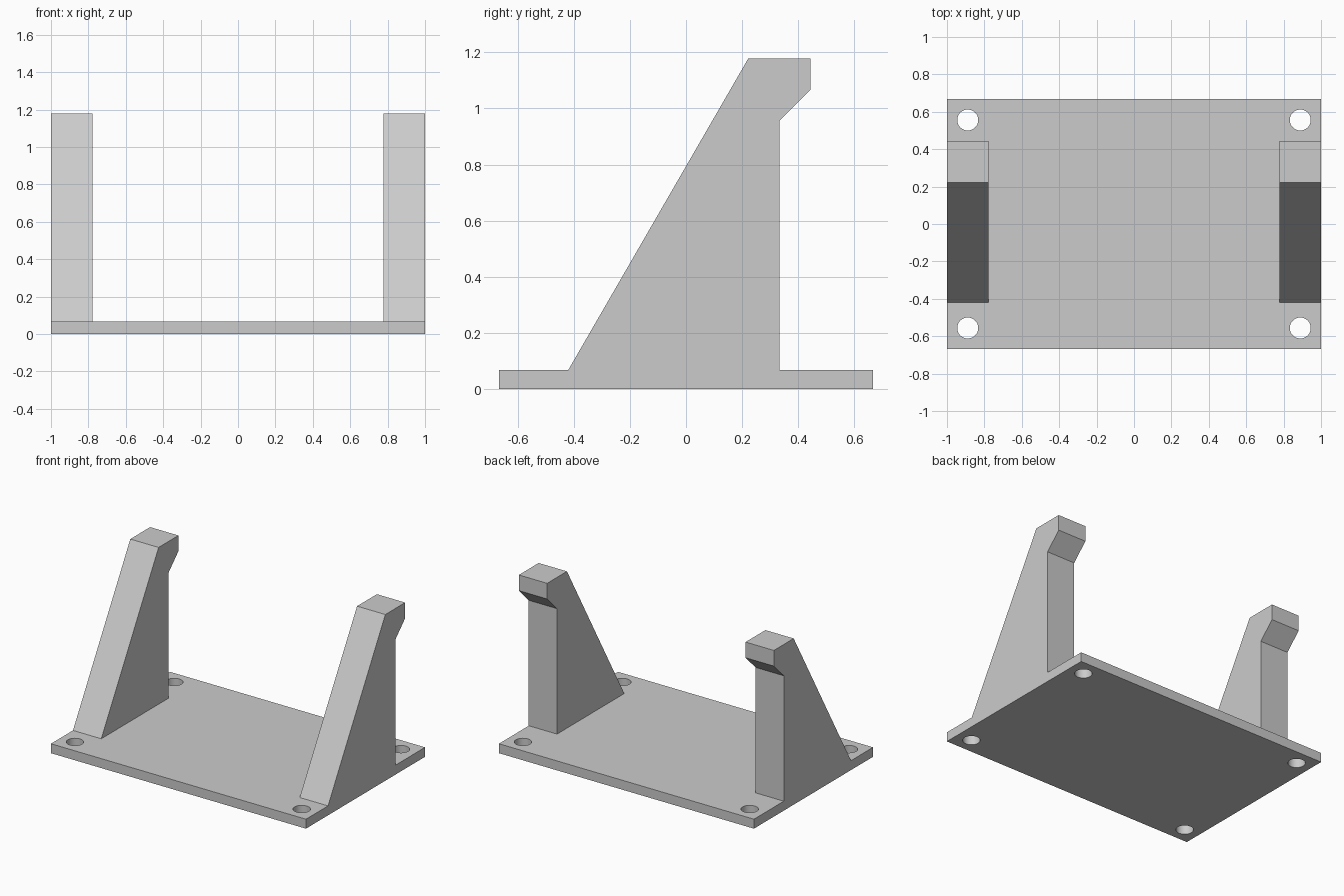
import bpy
import bmesh
from mathutils import Matrix, Vector

if "Cube" in bpy.data.objects:
    bpy.data.objects.remove(bpy.data.objects["Cube"], do_unlink=True)

PLATE_TOP = 0.067
HALF_X, HALF_Y = 1.0, 0.667
ARM_WIDTH = 0.222

# Single plain grey material
grey = bpy.data.materials.new("plain_grey")
grey.use_nodes = True
colour = (0.6, 0.6, 0.6, 1)
grey.diffuse_color = colour
grey.node_tree.nodes["Principled BSDF"].inputs["Base Color"].default_value = colour


def add_object(name, bm):
    bmesh.ops.recalc_face_normals(bm, faces=bm.faces)
    mesh = bpy.data.meshes.new(name)
    bm.to_mesh(mesh)
    bm.free()
    mesh.materials.append(grey)
    obj = bpy.data.objects.new(name, mesh)
    bpy.context.collection.objects.link(obj)
    return obj


def activate(obj):
    bpy.ops.object.select_all(action="DESELECT")
    obj.select_set(True)
    bpy.context.view_layer.objects.active = obj


# Base plate
bm = bmesh.new()
size = Matrix.Diagonal((2 * HALF_X, 2 * HALF_Y, PLATE_TOP, 1))
bmesh.ops.create_cube(bm, size=1, matrix=Matrix.Translation((0, 0, PLATE_TOP / 2)) @ size)
plate = add_object("base_plate", bm)

# Four corner screw holes
bm = bmesh.new()
for x in (-0.889, 0.889):
    for y in (-0.556, 0.556):
        bmesh.ops.create_cone(bm, cap_ends=True, segments=48, radius1=0.056, radius2=0.056,
                              depth=0.4, matrix=Matrix.Translation((x, y, 0)))
cutter = add_object("hole_cutter", bm)
cutter.hide_render = True
cut = plate.modifiers.new("screw_holes", "BOOLEAN")
cut.operation = "DIFFERENCE"
cut.solver = "EXACT"
cut.object = cutter
activate(plate)
bpy.ops.object.modifier_apply(modifier=cut.name)
bpy.data.objects.remove(cutter, do_unlink=True)
bpy.ops.object.shade_smooth_by_angle()

# Hooked upright side profile (y, z), extruded across x
PROFILE = [(-0.42, PLATE_TOP), (0.333, PLATE_TOP), (0.333, 0.956),
           (0.444, 1.067), (0.444, 1.178), (0.222, 1.178)]


def add_upright(name, x):
    bm = bmesh.new()
    side = bm.faces.new([bm.verts.new((x, y, z)) for y, z in PROFILE])
    new = bmesh.ops.extrude_face_region(bm, geom=[side])["geom"]
    verts = [v for v in new if isinstance(v, bmesh.types.BMVert)]
    bmesh.ops.translate(bm, verts=verts, vec=Vector((ARM_WIDTH, 0, 0)))
    return add_object(name, bm)


add_upright("right_upright", -HALF_X)
add_upright("left_upright", HALF_X - ARM_WIDTH)
